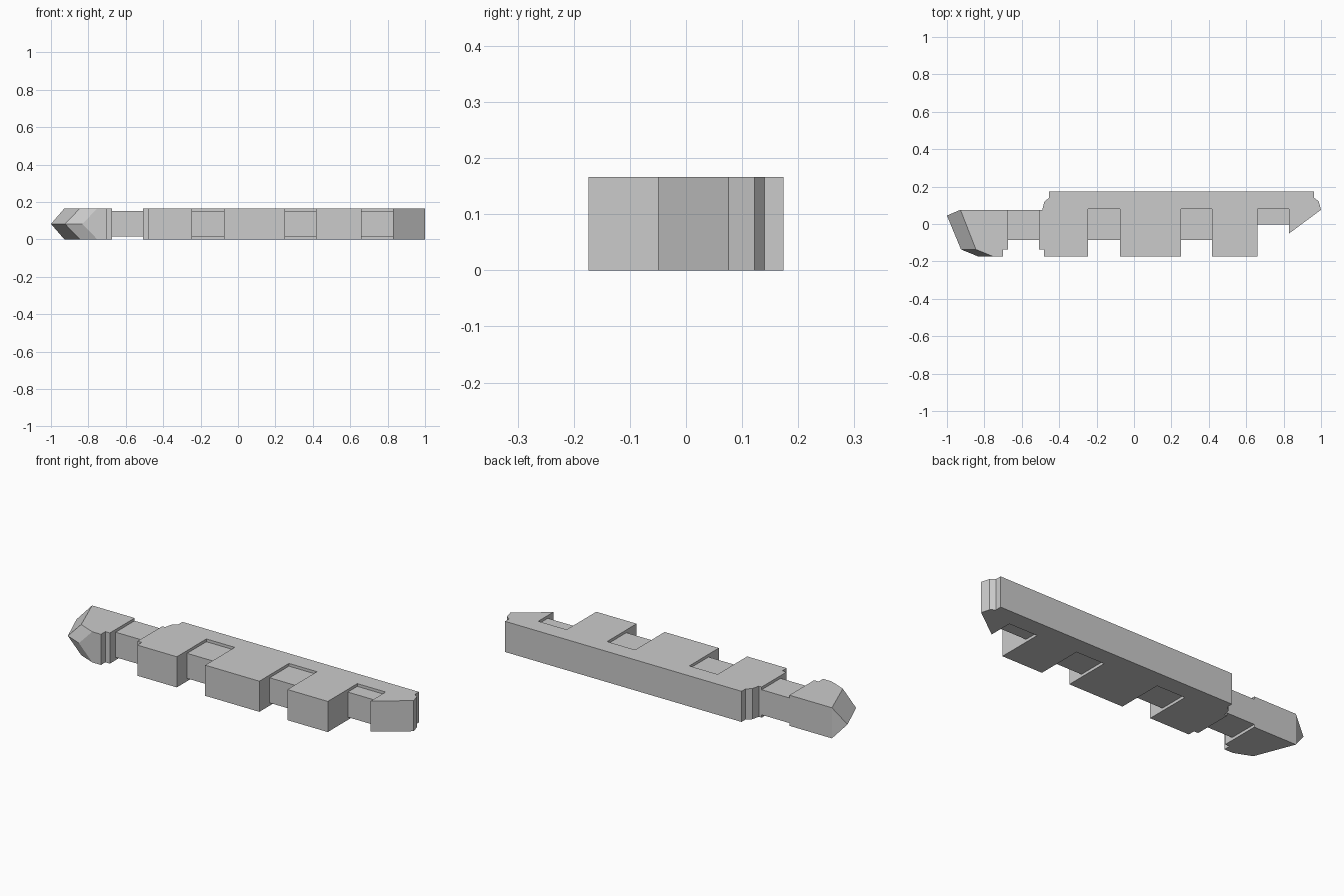
import bpy, bmesh

if "Cube" in bpy.data.objects:
    bpy.data.objects.remove(bpy.data.objects["Cube"])

H = 0.166      # full height
MID = H / 2


def make_object(name, verts, faces):
    mesh = bpy.data.meshes.new(name)
    bm = bmesh.new()
    vs = [bm.verts.new(v) for v in verts]
    for f in faces:
        bm.faces.new([vs[i] for i in f])
    bmesh.ops.recalc_face_normals(bm, faces=bm.faces)
    bm.to_mesh(mesh)
    bm.free()
    obj = bpy.data.objects.new(name, mesh)
    bpy.context.collection.objects.link(obj)
    return obj


def prism(name, outline, z0, z1):
    n = len(outline)
    verts = [(x, y, z) for z in (z0, z1) for x, y in outline]
    faces = [list(range(n)), list(range(n, 2 * n))]
    faces += [[i, (i + 1) % n, (i + 1) % n + n, i + n] for i in range(n)]
    return make_object(name, verts, faces)


# Recessed links: left x, right x, front y, back y
links = [(-0.673, -0.507, -0.086, 0.076),
         (-0.245, -0.075, -0.086, 0.079),
         (0.25, 0.418, -0.086, 0.079),
         (0.66, 0.83, -0.002, 0.079)]

# Main bar, full height, with front notches
outline = [(-0.455, 0.174), (-0.455, 0.14), (-0.48, 0.118), (-0.49, 0.076),
           (-0.507, 0.076), (-0.507, -0.136), (-0.482, -0.136), (-0.482, -0.174)]
for x0, x1, _, y1 in links[1:]:
    front_right = -0.05 if x1 > 0.8 else -0.174
    outline += [(x0, -0.174), (x0, y1), (x1, y1), (x1, front_right)]
outline += [(1.0, 0.076), (0.987, 0.122), (0.963, 0.14), (0.963, 0.174)]
prism("main_bar", outline, 0, H)

# Thinner links between the blocks
for x0, x1, y0, y1 in links:
    prism("recessed_link", [(x0, y0), (x1, y0), (x1, y1), (x0, y1)], 0.015, 0.151)

# Bevelled tip: bottom ring 0-6, top ring 7-13, bulging middle edge 14-16
ring = [(-0.673, 0.076), (-0.928, 0.076), (-0.845, -0.136), (-0.752, -0.174),
        (-0.7, -0.174), (-0.7, -0.136), (-0.673, -0.136)]
verts = [(x, y, z) for z in (0, H) for x, y in ring]
verts += [(-1.0, 0.045, MID), (-0.925, -0.136, MID), (-0.832, -0.174, MID)]
faces = [list(range(7)), list(range(7, 14)), [1, 8, 14], [3, 4, 11, 10, 16]]
faces += [[i, (i + 1) % 7, (i + 1) % 7 + 7, i + 7] for i in (0, 4, 5, 6)]
for base in (0, 7):
    faces += [[base + i, base + i + 1, 14 + i, 13 + i] for i in (1, 2)]
make_object("bevelled_tip", verts, faces)
